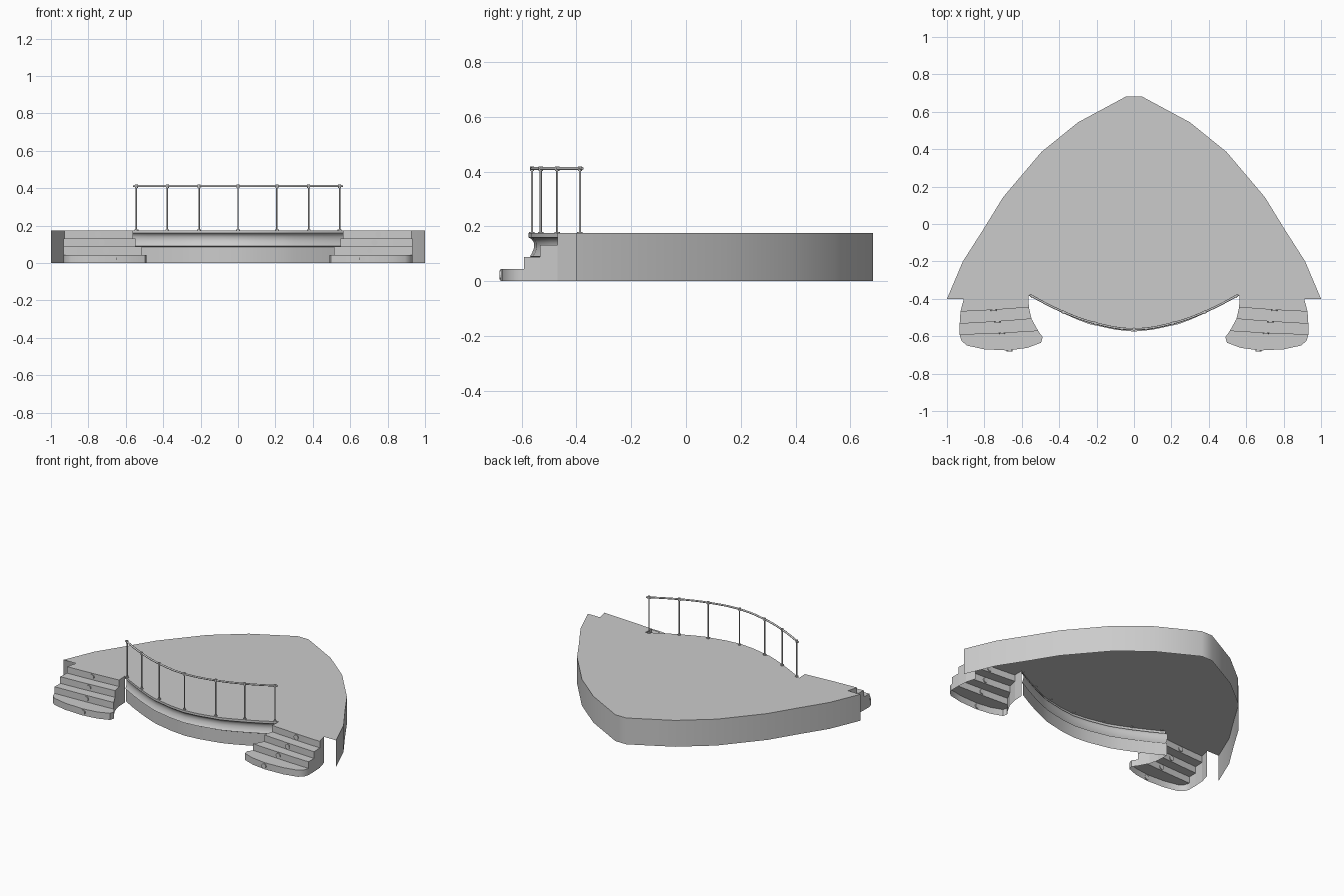
import bpy, bmesh, math
from mathutils import Vector

if "Cube" in bpy.data.objects:
    bpy.data.objects.remove(bpy.data.objects["Cube"])

TOP = 0.175


def make(name, bm, smooth=None):
    bmesh.ops.remove_doubles(bm, verts=bm.verts, dist=1e-5)
    bmesh.ops.recalc_face_normals(bm, faces=bm.faces)
    me = bpy.data.meshes.new(name)
    bm.to_mesh(me)
    bm.free()
    ob = bpy.data.objects.new(name, me)
    bpy.context.collection.objects.link(ob)
    if smooth:
        bpy.ops.object.select_all(action='DESELECT')
        ob.select_set(True)
        bpy.context.view_layer.objects.active = ob
        bpy.ops.object.shade_smooth_by_angle(angle=math.radians(smooth))
    return ob


def grid(bm, rows):
    """Skin a list of equally long point rows."""
    vs = [[bm.verts.new(p) for p in r] for r in rows]
    for a, b in zip(vs, vs[1:]):
        for j in range(len(a) - 1):
            bm.faces.new((a[j], a[j + 1], b[j + 1], b[j]))


def mirrored(half):
    """Right half (centre outwards) -> full left-to-right line."""
    left = [(-x, y) for x, y in reversed(half) if x > 0]
    return left + list(half)


# Outlines: back wall and curved front edge
back = mirrored([(0.04, 0.683), (0.30, 0.543), (0.495, 0.385), (0.70, 0.143),
                 (0.80, -0.02), (0.915, -0.20), (1.0, -0.40)])
front = mirrored([(0, -0.575), (0.1, -0.565), (0.24, -0.535), (0.30, -0.512),
                  (0.39, -0.472), (0.48, -0.427), (0.565, -0.38)])

# Stage floor sheet
bm = bmesh.new()
loop = back + [(0.565, -0.40)] + front[::-1] + [(-0.565, -0.40)]
f = bm.faces.new([bm.verts.new((x, y, TOP)) for x, y in loop])
bmesh.ops.triangulate(bm, faces=[f])
make("stage_floor", bm)

# Outer wall, open towards the steps
bm = bmesh.new()
grid(bm, [[(x, y, z) for x, y in back] for z in (TOP, 0)])
make("back_wall", bm, 35)

# Front fascia with projecting lip and hollow moulding
bm = bmesh.new()
profile = [(0, TOP), (0, 0.16), (0.012, 0.153), (0.02, 0.14), (0.02, 0.12),
           (0.012, 0.10), (0.005, 0.09), (0.015, 0.085), (0.015, 0)]
grid(bm, [[(x, y + d, z) for x, y in front] for d, z in profile])
make("front_fascia", bm, 35)

# Steps: tread front edges from inner to outer end
N = 8


def edge(a, b, bulge):
    pts = []
    for i in range(N):
        t = i / (N - 1)
        pts.append((a[0] + (b[0] - a[0]) * t,
                    a[1] + (b[1] - a[1]) * t - bulge * 4 * t * (1 - t)))
    return pts


edges = [edge((0.565, -0.38), (0.91, -0.40), 0),
         edge((0.562, -0.445), (0.928, -0.468), 0.002),
         edge((0.548, -0.507), (0.932, -0.533), 0.002),
         edge((0.512, -0.572), (0.932, -0.592), 0.002),
         [(0.488, -0.605), (0.497, -0.635), (0.57, -0.662), (0.67, -0.676),
          (0.80, -0.67), (0.893, -0.65), (0.922, -0.625), (0.93, -0.60)]]
heights = [TOP, 0.132, 0.088, 0.044, 0]
lamps = [(0.75, 0.153), (0.73, 0.110), (0.705, 0.066), (0.665, 0.022)]

for s, side in ((-1, "left"), (1, "right")):
    bm = bmesh.new()
    rows = [[(s * x, y, TOP) for x, y in edges[0]]]
    for k in range(1, 5):
        for z in (heights[k - 1], heights[k]):
            rows.append([(s * x, y, z) for x, y in edges[k]])
    grid(bm, rows)
    for j in (0, -1):                       # side cheeks
        for k in range(4):
            (x0, y0), (x1, y1), z = edges[k][j], edges[k + 1][j], heights[k]
            bm.faces.new([bm.verts.new(p) for p in (
                (s * x0, y0, z), (s * x1, y1, z), (s * x1, y1, 0), (s * x0, y0, 0))])
    make("steps_" + side, bm, 35)

    # Round riser lamps
    for k, (x, z) in enumerate(lamps):
        for (xa, ya), (xb, yb) in zip(edges[k + 1], edges[k + 1][1:]):
            if xa <= x <= xb:
                y = ya + (yb - ya) * (x - xa) / (xb - xa)
        bpy.ops.mesh.primitive_cylinder_add(vertices=16, radius=0.016, depth=0.012,
                                            location=(s * x, y, z),
                                            rotation=(math.pi / 2, 0, 0))
        bpy.context.object.name = f"riser_lamp_{side}_{k + 1}"

# Handrail
posts = mirrored([(0, -0.562), (0.208, -0.53), (0.378, -0.47), (0.543, -0.387)])
path = [(-0.558, -0.378)] + posts + [(0.558, -0.378)]
cu = bpy.data.curves.new("handrail", 'CURVE')
cu.dimensions = '3D'
cu.bevel_depth = 0.006
cu.bevel_resolution = 2
cu.use_fill_caps = True
cu.resolution_u = 6
sp = cu.splines.new('BEZIER')
sp.bezier_points.add(len(path) - 1)
for p, (x, y) in zip(sp.bezier_points, path):
    p.co = (x, y, 0.411)
    p.handle_left_type = p.handle_right_type = 'AUTO'
rail = bpy.data.objects.new("handrail", cu)
bpy.context.collection.objects.link(rail)
bpy.ops.object.select_all(action='DESELECT')
rail.select_set(True)
bpy.context.view_layer.objects.active = rail
bpy.ops.object.convert(target='MESH')

# Posts with base plates and joint collars
for i, (x, y) in enumerate(posts):
    for part, r, z0, z1 in (("post", 0.0038, TOP, 0.411),
                            ("post_base", 0.010, TOP - 0.002, TOP + 0.005),
                            ("post_collar", 0.008, 0.402, 0.419)):
        bpy.ops.mesh.primitive_cylinder_add(vertices=12, radius=r, depth=z1 - z0,
                                            location=(x, y, (z0 + z1) / 2))
        bpy.context.object.name = f"{part}_{i + 1}"
        bpy.ops.object.shade_smooth_by_angle(angle=math.radians(40))
